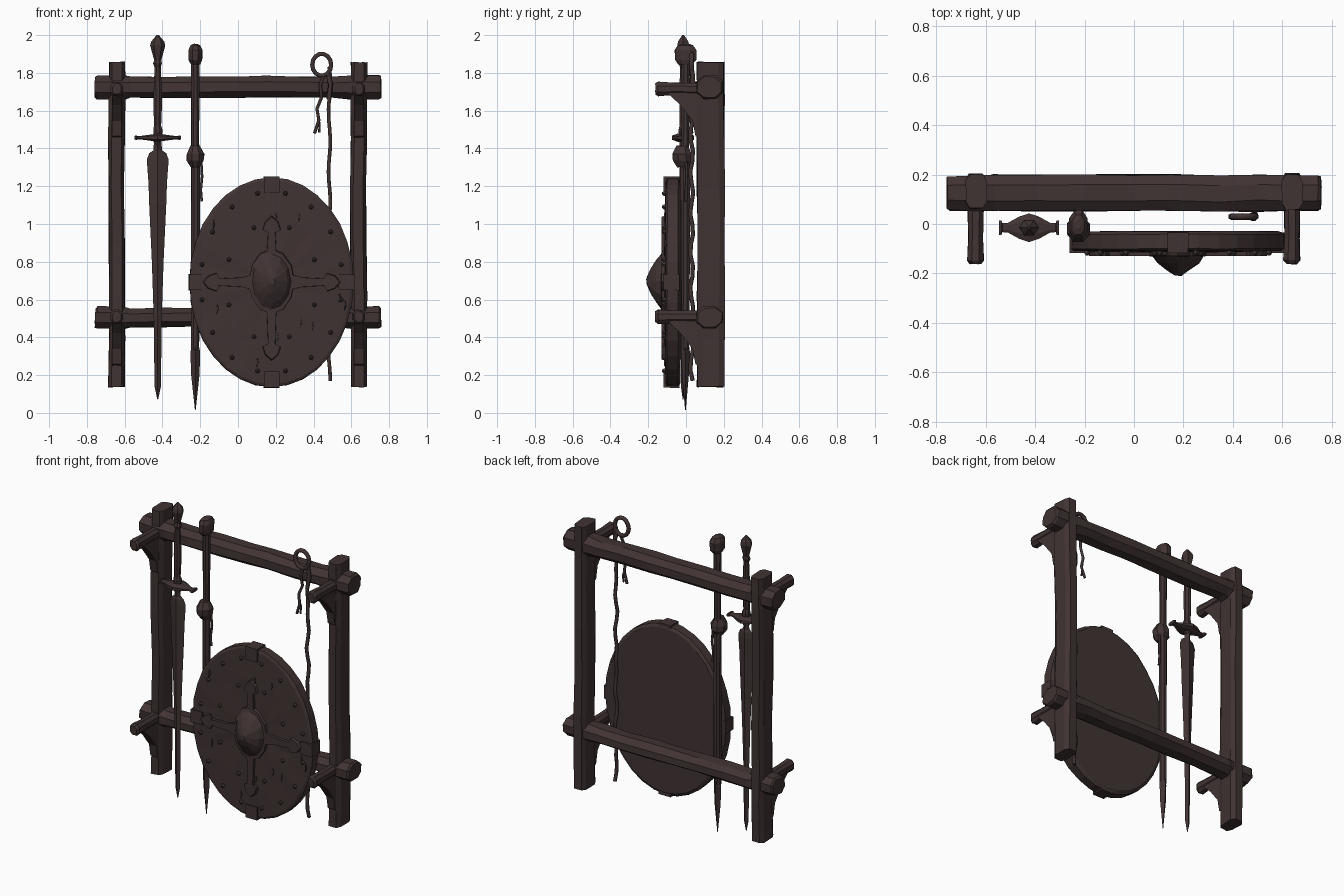
import bpy, bmesh, math, random
from mathutils import Vector

random.seed(4)
if "Cube" in bpy.data.objects:
    bpy.data.objects.remove(bpy.data.objects["Cube"])

wood = bpy.data.materials.new("dark brown")
wood.use_nodes = True
COLOUR = (0.052, 0.033, 0.033, 1)
wood.diffuse_color = COLOUR
wood.node_tree.nodes["Principled BSDF"].inputs["Base Color"].default_value = COLOUR


def finish(name, bm):
    bmesh.ops.recalc_face_normals(bm, faces=bm.faces)
    mesh = bpy.data.meshes.new(name)
    bm.to_mesh(mesh)
    bm.free()
    mesh.materials.append(wood)
    obj = bpy.data.objects.new(name, mesh)
    bpy.context.collection.objects.link(obj)
    return obj


def circle(n, turn=0.0):
    return [(math.cos(2 * math.pi * (i + turn) / n), math.sin(2 * math.pi * (i + turn) / n)) for i in range(n)]


def chamfered(c):
    return [(1, -c), (1, c), (c, 1), (-c, 1), (-1, c), (-1, -c), (-c, -1), (c, -1)]


def place(axis, t, a, b):
    return Vector({"x": (t, a, b), "y": (a, t, b), "z": (a, b, t)}[axis])


def loft(name, axis, centre, section, stations, jitter=0.0):
    """Sweep a section along an axis; each station is (position, radius a, radius b)."""
    bm = bmesh.new()
    rings = []
    for t, ra, rb in stations:
        wob = [random.uniform(-jitter, jitter) for _ in range(2)]
        rings.append([bm.verts.new(place(
            axis, t + random.uniform(-jitter, jitter) * 0.5,
            centre[0] + a * (ra + random.uniform(-jitter, 0)) + wob[0] * 0.5,
            centre[1] + b * (rb + random.uniform(-jitter, 0)) + wob[1] * 0.5)) for a, b in section])
    n = len(section)
    for low, high in zip(rings, rings[1:]):
        for i in range(n):
            bm.faces.new((low[i], low[(i + 1) % n], high[(i + 1) % n], high[i]))
    bm.faces.new(rings[0])
    bm.faces.new(rings[-1])
    return finish(name, bm)


def slab(name, axis, outline, t0, t1, bevel=0.0):
    """Extrude a flat outline between two positions on an axis, shrinking the t1 side for a bevel."""
    bm = bmesh.new()
    mid = [sum(p[k] for p in outline) / len(outline) for k in (0, 1)]
    s = 1 - bevel
    back = [bm.verts.new(place(axis, t0, *p)) for p in outline]
    front = [bm.verts.new(place(axis, t1, *(mid[k] + (p[k] - mid[k]) * s for k in (0, 1)))) for p in outline]
    bm.faces.new(back)
    bm.faces.new(front)
    for i in range(len(outline)):
        j = (i + 1) % len(outline)
        bm.faces.new((back[i], back[j], front[j], front[i]))
    return finish(name, bm)


def cord(name, points, radius, cyclic=False):
    data = bpy.data.curves.new(name, "CURVE")
    data.dimensions = "3D"
    data.bevel_depth = radius
    data.bevel_resolution = 1
    data.use_fill_caps = True
    line = data.splines.new("POLY")
    line.points.add(len(points) - 1)
    for p, co in zip(line.points, points):
        p.co = (*co, 1)
    line.use_cyclic_u = cyclic
    data.materials.append(wood)
    obj = bpy.data.objects.new(name, data)
    bpy.context.collection.objects.link(obj)


# Rough-hewn frame: posts, beams, and pegs with their braces
for side, x in (("right", -0.642), ("left", 0.64)):
    stations = [(z, 0.045, 0.074) for z in (0.137, 0.4, 0.62, 0.9, 1.2, 1.45, 1.65, 1.857)]
    loft(side + "_post", "z", (x, 0.131), chamfered(0.62), stations, 0.006)
    for level, z in (("upper", 1.715), ("lower", 0.508)):
        loft(f"{side}_{level}_peg", "y", (x, z), chamfered(0.45),
             [(-0.162, 0.024, 0.03), (-0.148, 0.035, 0.039), (-0.06, 0.031, 0.034), (0.08, 0.034, 0.034)], 0.003)
        brace = [(-0.1, z - 0.02), (0.08, z - 0.02), (0.08, z - 0.27), (0.05, z - 0.25),
                 (0.035, z - 0.17), (-0.03, z - 0.085)]
        slab(f"{side}_{level}_brace", "x", brace, x - 0.026, x + 0.026)

for level, z, r in (("upper", 1.725, 0.066), ("lower", 0.503, 0.06)):
    stations = [(-0.757, 0.066, r - 0.008), (-0.745, 0.072, r), (-0.6, 0.074, r)]
    stations += [(x, 0.076, r - 0.007) for x in (-0.57, -0.4, -0.2, 0, 0.15, 0.35, 0.5)]
    stations += [(0.6, 0.074, r), (0.745, 0.072, r), (0.757, 0.066, r - 0.008)]
    loft(level + "_beam", "x", (0.126, z), chamfered(0.45), stations, 0.007)

# Oval shield, gently domed, with a raised boss
CX, CZ, RX, RZ = 0.178, 0.692, 0.437, 0.557
loft("shield_board", "y", (CX, CZ), circle(32),
     [(-0.03, RX - 0.02, RZ - 0.02), (-0.042, RX, RZ), (-0.1, RX, RZ), (-0.108, RX - 0.015, RZ - 0.015),
      (-0.112, 0.28, 0.36), (-0.115, 0.05, 0.06)], 0.004)
loft("shield_boss", "y", (CX, CZ + 0.005), circle(12),
     [(-0.1, 0.125, 0.178), (-0.128, 0.122, 0.172), (-0.132, 0.105, 0.15), (-0.158, 0.088, 0.115),
      (-0.188, 0.05, 0.065), (-0.208, 0.018, 0.02)], 0.005)

# Cross straps ending in pointed heads
for name, dx, dz, length in (("left", 1, 0, 0.37), ("right", -1, 0, 0.37), ("top", 0, 1, 0.355), ("bottom", 0, -1, 0.42)):
    half = [(0.08, 0.045), (0.16, 0.026), (length - 0.09, 0.02), (length - 0.075, 0.05), (length - 0.03, 0.035)]
    outline = half + [(length, 0)] + [(u, -v) for u, v in reversed(half)]
    slab(f"shield_{name}_strap", "y",
         [(CX + u * dx - v * dz, CZ + u * dz + v * dx) for u, v in outline], -0.1, -0.13, 0.08)
    # Clamp folded over the rim
    reach = RX if dx else RZ
    box = [(reach - 0.085, -0.043), (reach + 0.003, -0.043), (reach + 0.003, 0.043), (reach - 0.085, 0.043)]
    slab(f"shield_{name}_clamp", "y",
         [(CX + u * dx - v * dz, CZ + u * dz + v * dx) for u, v in box], -0.034, -0.118, 0.04)

# Rivets around the rim and the inner ring
for count, scale in ((16, 0.86), (8, 0.56)):
    for i, (a, b) in enumerate(circle(count, 0.5)):
        loft(f"shield_rivet_{count}_{i}", "y", (CX + a * RX * scale, CZ + b * RZ * scale), circle(5),
             [(-0.1, 0.014, 0.014), (-0.118, 0.013, 0.013), (-0.128, 0.005, 0.005)])

# Raised splinters in the shield face
for i in range(12):
    angle, reach = random.uniform(0, 2 * math.pi), random.uniform(0.45, 0.92)
    x, z = CX + RX * reach * math.cos(angle), CZ + RZ * reach * math.sin(angle)
    slab(f"shield_splinter_{i}", "y", [(x - 0.005, z - 0.04), (x + 0.009, z), (x, z + 0.04)], -0.1, -0.117, 0.5)

# Long sword hanging point down
SX, SY = -0.425, -0.015
loft("sword_hilt", "z", (SX, SY), circle(8, 0.5),
     [(1.42, 0.022, 0.022), (1.5, 0.027, 0.027), (1.52, 0.021, 0.02), (1.66, 0.026, 0.024), (1.83, 0.019, 0.018),
      (1.85, 0.026, 0.026), (1.87, 0.02, 0.02)], 0.002)
loft("sword_pommel", "z", (SX, SY), circle(6),
     [(1.86, 0.017, 0.017), (1.945, 0.04, 0.036), (1.965, 0.035, 0.032), (2.0, 0.006, 0.006)])
guard = [(0, 0.058, 0.022), (0.04, 0.045, 0.016), (0.085, 0.02, 0.01), (0.108, 0.018, 0.009),
         (0.112, 0.03, 0.012), (0.122, 0.03, 0.01)]
loft("sword_guard", "x", (SY, 1.457), chamfered(0.5),
     [(SX - t, a, b) for t, a, b in reversed(guard[1:])] + [(SX + t, a, b) for t, a, b in guard])
loft("sword_blade", "z", (SX, SY), circle(4),
     [(0.07, 0.002, 0.002), (0.14, 0.017, 0.012), (0.5, 0.021, 0.014), (0.8, 0.031, 0.016), (1.1, 0.045, 0.018),
      (1.22, 0.049, 0.018), (1.34, 0.058, 0.019), (1.375, 0.045, 0.02), (1.39, 0.022, 0.02), (1.45, 0.02, 0.02)])

# Spear with capped butt and collar
PX = -0.226
loft("spear_shaft", "z", (PX, -0.003), circle(8, 0.5),
     [(0.33, 0.024, 0.022), (0.6, 0.025, 0.025), (0.95, 0.027, 0.027), (1.3, 0.027, 0.027), (1.45, 0.023, 0.023),
      (1.7, 0.025, 0.025), (1.88, 0.026, 0.026)], 0.003)
loft("spear_butt", "z", (PX, -0.003), circle(8, 0.5),
     [(1.845, 0.028, 0.04), (1.87, 0.04, 0.062), (1.92, 0.042, 0.065), (1.945, 0.03, 0.045), (1.954, 0.012, 0.02)], 0.003)
loft("spear_collar", "z", (PX, -0.02), circle(8, 0.5),
     [(1.3, 0.026, 0.03), (1.335, 0.05, 0.056), (1.37, 0.052, 0.056), (1.415, 0.027, 0.034)], 0.003)
loft("spear_point", "z", (PX, -0.003), circle(4),
     [(0.015, 0.002, 0.002), (0.2, 0.022, 0.018), (0.32, 0.026, 0.024), (0.35, 0.02, 0.02)])
cord("spear_strap", [(-0.195, 0, 1.34), (-0.19, 0.005, 1.25), (-0.197, 0, 1.18), (-0.192, 0, 1.12)], 0.007)

# Whip: coiled loop, long lash and frayed loose end
cord("whip_loop", [(0.443 + 0.05 * a, 0.03, 1.843 + 0.058 * b) for a, b in circle(14)], 0.013, True)
lash = [(0.484 + 0.005 * math.sin(i * 1.1), 0.03 + 0.008 * math.sin(i * 1.7), 1.83 - 1.66 * i / 30) for i in range(31)]
cord("whip_lash", lash, 0.011)
cord("whip_tail", [(0.455, 0.03, 1.79), (0.435, 0.025, 1.74), (0.442, 0.035, 1.67), (0.418, 0.03, 1.61),
                   (0.428, 0.025, 1.55), (0.405, 0.03, 1.48)], 0.009)
cord("whip_fray", [(0.422, 0.03, 1.57), (0.432, 0.035, 1.53), (0.43, 0.03, 1.485)], 0.006)
cord("whip_binding", [(0.475, 0.03, 1.8), (0.49, 0.04, 1.74), (0.482, 0.025, 1.66)], 0.013)
